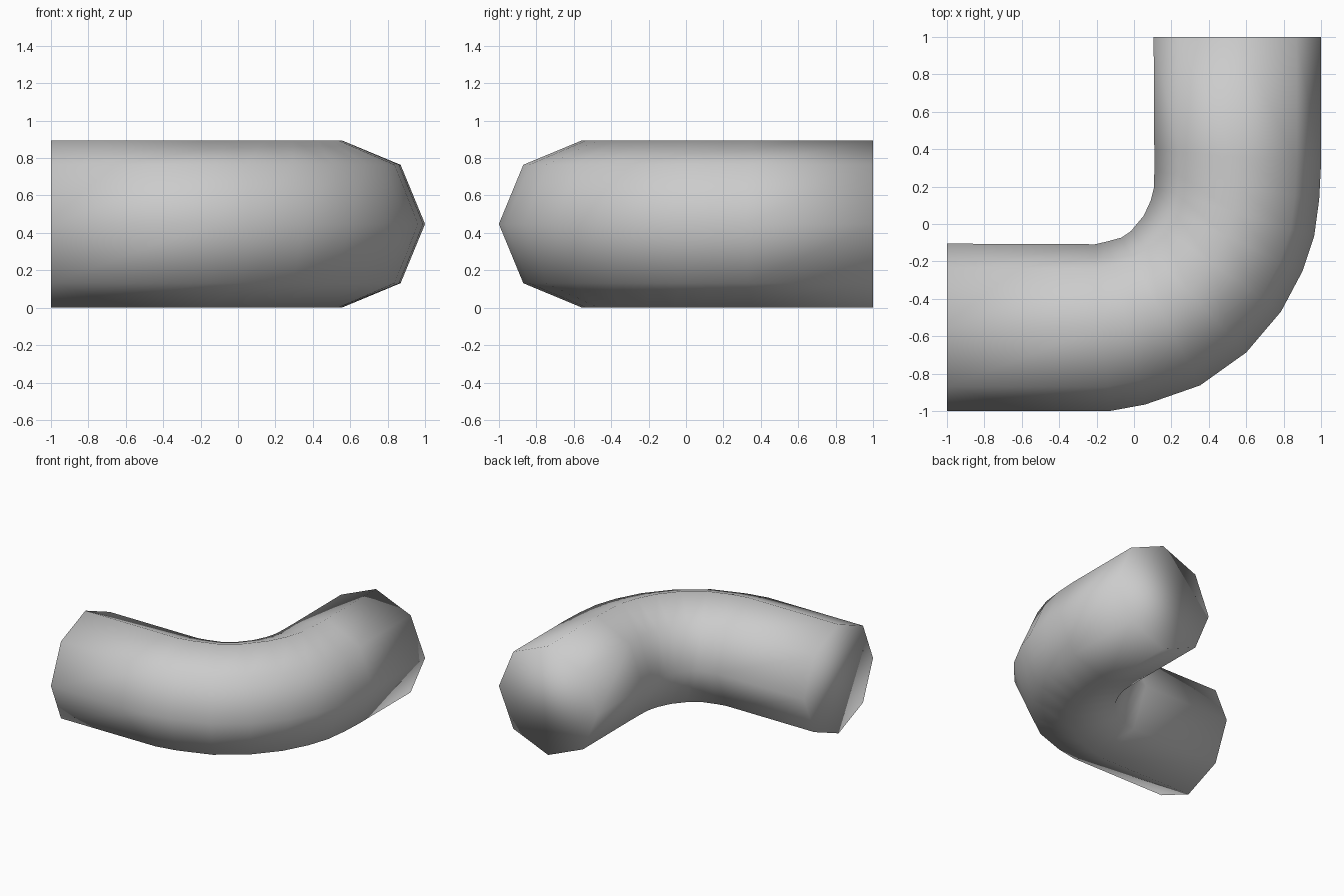
import bpy
import bmesh
from math import sin, cos, pi, radians

cube = bpy.data.objects.get("Cube")
if cube:
    bpy.data.objects.remove(cube, do_unlink=True)

RADIUS = 0.4475
SIDES = 8

# Outer edge of the bend (x, y) with the heading of the pipe in degrees
STATIONS = [
    (-1, -1, 0), (-0.13, -1, 5), (0.06, -0.965, 13), (0.353, -0.863, 28),
    (0.6, -0.687, 43.5), (0.786, -0.468, 55), (0.9, -0.254, 65),
    (0.963, -0.067, 73), (0.99, 0.13, 80), (1, 0.32, 85), (1, 1, 90),
]

# Pipe material
grey = bpy.data.materials.new("plain grey")
grey.use_nodes = True
grey.diffuse_color = (0.6, 0.6, 0.6, 1)
grey.node_tree.nodes["Principled BSDF"].inputs["Base Color"].default_value = (0.6, 0.6, 0.6, 1)


def add_ring(bm, x, y, heading):
    """Octagonal cross-section whose outermost corner lies at x, y."""
    a = radians(heading)
    out_x, out_y = sin(a), -cos(a)
    ring = []
    for i in range(SIDES):
        t = 2 * pi * i / SIDES
        inset = RADIUS * (cos(t) - 1)
        ring.append(bm.verts.new((x + out_x * inset, y + out_y * inset,
                                  RADIUS * (1 + sin(t)))))
    return ring


# Elbow pipe: rings bridged along the bend, closed at both ends
bm = bmesh.new()
rings = [add_ring(bm, *s) for s in STATIONS]
for a, b in zip(rings, rings[1:]):
    for i in range(SIDES):
        j = (i + 1) % SIDES
        bm.faces.new((a[i], a[j], b[j], b[i]))
bm.faces.new(rings[0])
bm.faces.new(rings[-1])
bmesh.ops.recalc_face_normals(bm, faces=bm.faces)
for face in bm.faces:
    face.smooth = True

mesh = bpy.data.meshes.new("elbow_pipe")
bm.to_mesh(mesh)
bm.free()
mesh.materials.append(grey)
pipe = bpy.data.objects.new("elbow_pipe", mesh)
bpy.context.collection.objects.link(pipe)
